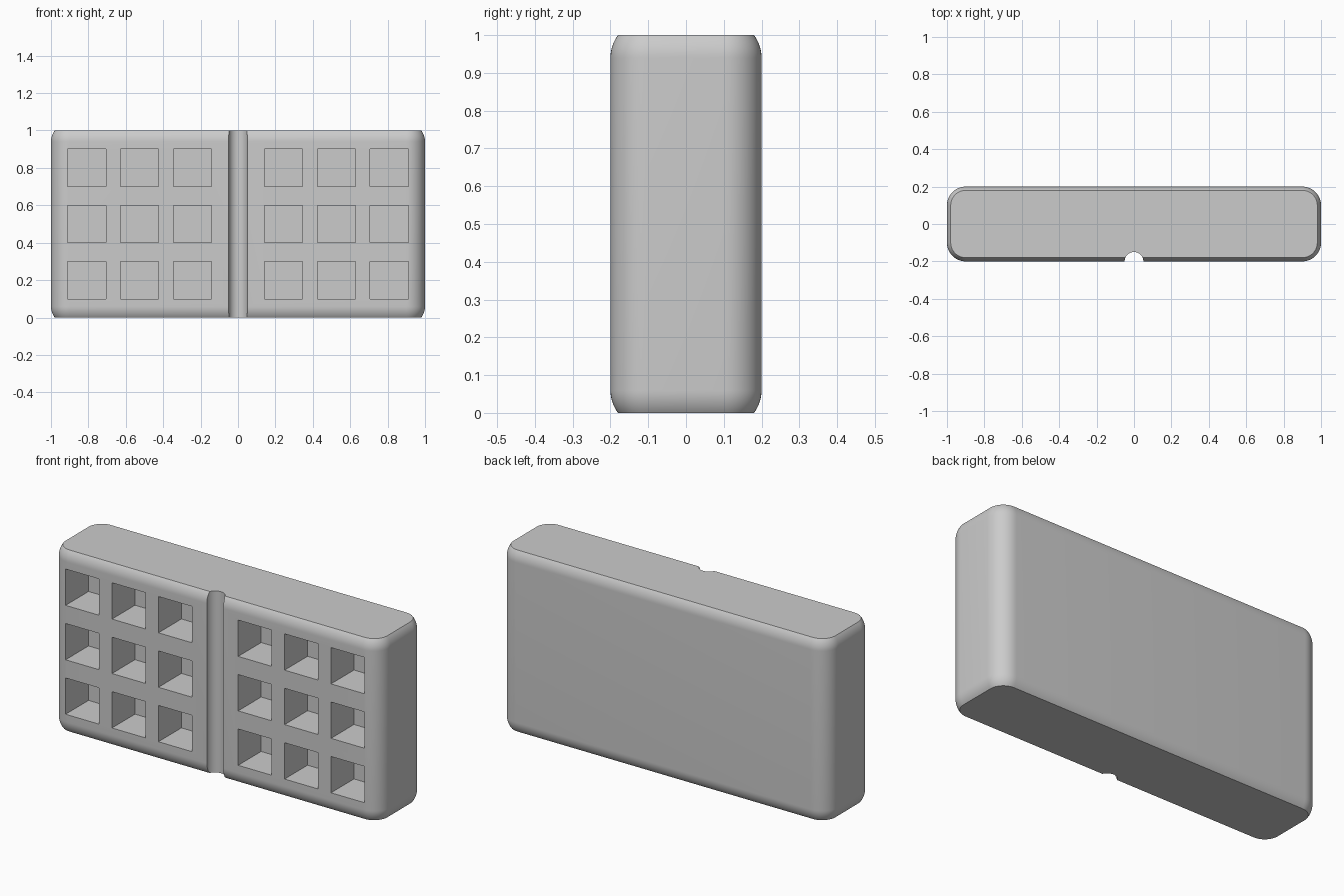
import bpy, bmesh, math

if "Cube" in bpy.data.objects:
    bpy.data.objects.remove(bpy.data.objects["Cube"])

R = 0.10                 # edge rounding radius
CORE_X, CORE_Y = 0.9, 0.1  # half size of the core inside the rounding
LIP = 0.06               # height of the truncated rounding at top and bottom
SEG = 12

grey = bpy.data.materials.new("light grey")
grey.diffuse_color = (0.6, 0.6, 0.6, 1)
grey.use_nodes = True
grey.node_tree.nodes["Principled BSDF"].inputs["Base Color"].default_value = grey.diffuse_color


def finish(bm, name):
    bmesh.ops.recalc_face_normals(bm, faces=bm.faces[:])
    mesh = bpy.data.meshes.new(name)
    bm.to_mesh(mesh)
    bm.free()
    mesh.materials.append(grey)
    obj = bpy.data.objects.new(name, mesh)
    bpy.context.collection.objects.link(obj)
    return obj


def outline(r):
    """Rounded rectangle around the core with corner radius r."""
    pts = []
    for q, (sx, sy) in enumerate(((1, 1), (-1, 1), (-1, -1), (1, -1))):
        for i in range(SEG + 1):
            a = math.pi / 2 * (q + i / SEG)
            pts.append((sx * CORE_X + r * math.cos(a), sy * CORE_Y + r * math.sin(a)))
    return pts


# Block body: rounded outlines stacked along z, cut flat at top and bottom
steps = [math.asin(LIP / R) * i / 8 for i in range(9)]
levels = [(LIP - R * math.sin(t), R * math.cos(t)) for t in reversed(steps)]
levels += [(1 - z, r) for z, r in reversed(levels)]
bm = bmesh.new()
rings = [[bm.verts.new((x, y, z)) for x, y in outline(r)] for z, r in levels]
for a, b in zip(rings, rings[1:]):
    for i in range(len(a)):
        j = (i + 1) % len(a)
        bm.faces.new((a[i], a[j], b[j], b[i]))
bm.faces.new(rings[0][::-1])
bm.faces.new(rings[-1])
body = finish(bm, "block_body")

# Square pockets: 3 x 3 on each half of the front
bm = bmesh.new()
for side in (-1, 1):
    for cx in (0.243, 0.526, 0.809):
        for cz in (0.2, 0.5, 0.8):
            cube = bmesh.ops.create_cube(bm, size=1)["verts"]
            bmesh.ops.scale(bm, vec=(0.204, 0.4, 0.2), verts=cube)
            bmesh.ops.translate(bm, vec=(side * cx, -0.2, cz), verts=cube)
pockets = finish(bm, "pocket_cutter")

# Half-round groove down the middle of the front
bm = bmesh.new()
rod = bmesh.ops.create_cone(bm, cap_ends=True, segments=48,
                            radius1=0.05, radius2=0.05, depth=1.4)["verts"]
bmesh.ops.translate(bm, vec=(0, -0.2, 0.5), verts=rod)
groove = finish(bm, "groove_cutter")

# Cut the body, then drop the cutters
bpy.context.view_layer.objects.active = body
body.select_set(True)
for cutter in (pockets, groove):
    mod = body.modifiers.new(cutter.name, "BOOLEAN")
    mod.operation = "DIFFERENCE"
    mod.solver = "EXACT"
    mod.object = cutter
    bpy.ops.object.modifier_apply(modifier=mod.name)
    bpy.data.objects.remove(cutter)

bpy.ops.object.shade_smooth_by_angle(angle=math.radians(30))
